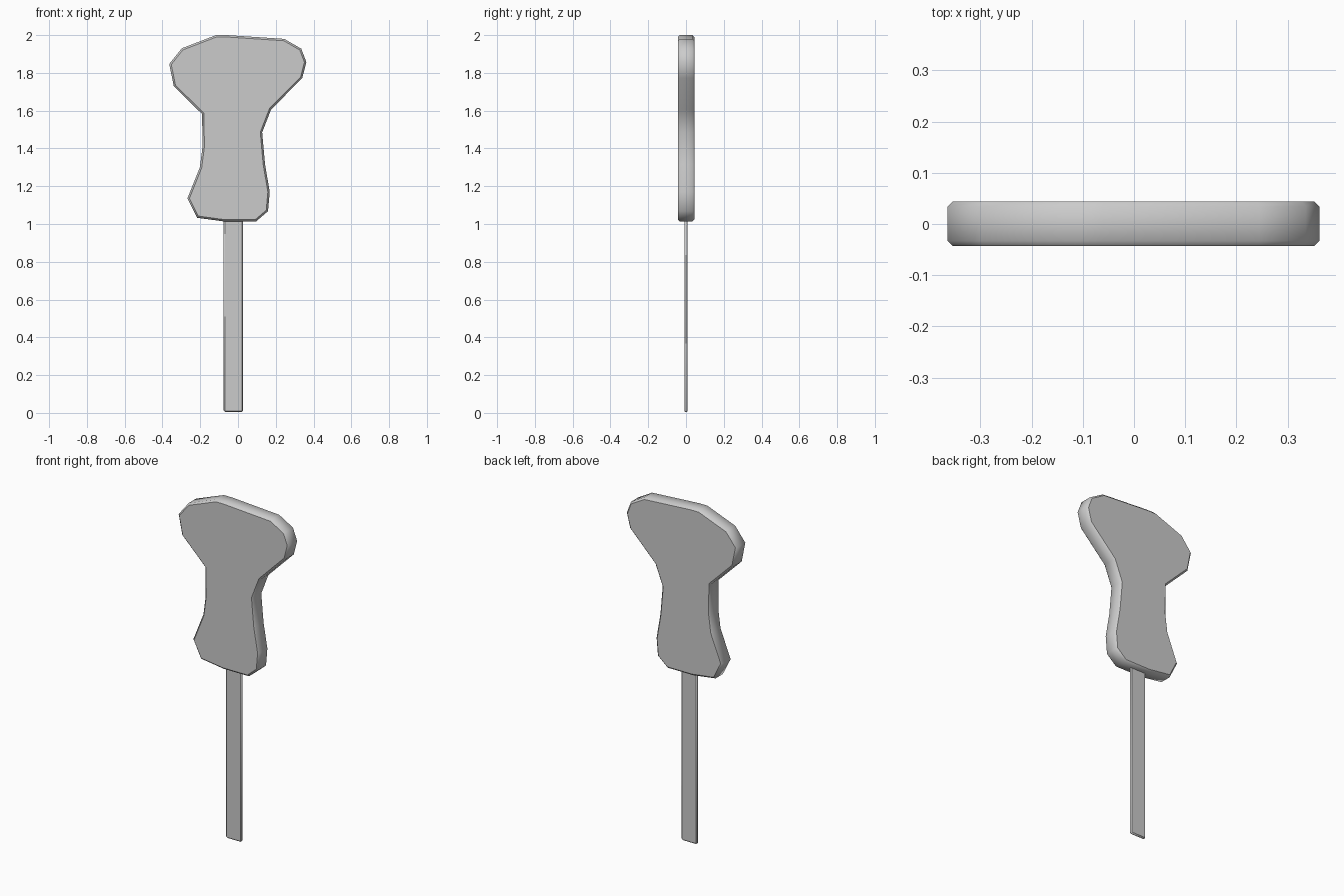
import bpy, bmesh

if "Cube" in bpy.data.objects:
    bpy.data.objects.remove(bpy.data.objects["Cube"])


def slab(name, outline, y0, y1, bevel):
    """Extrude an x/z outline from y0 to y1 and chamfer the rims of both flat sides."""
    bm = bmesh.new()
    face = bm.faces.new([bm.verts.new((x, y0, z)) for x, z in outline])
    ext = bmesh.ops.extrude_face_region(bm, geom=[face], use_keep_orig=True)
    bmesh.ops.translate(bm, vec=(0, y1 - y0, 0),
                        verts=[v for v in ext["geom"] if isinstance(v, bmesh.types.BMVert)])
    bmesh.ops.recalc_face_normals(bm, faces=bm.faces)
    rims = [e for e in bm.edges if abs(e.verts[0].co.y - e.verts[1].co.y) < 1e-5]
    bmesh.ops.bevel(bm, geom=rims, offset=bevel, offset_type='OFFSET',
                    segments=1, affect='EDGES', clamp_overlap=False)
    bm.normal_update()
    for f in bm.faces:
        f.smooth = abs(f.normal.y) < 0.95
    mesh = bpy.data.meshes.new(name)
    bm.to_mesh(mesh)
    bm.free()
    obj = bpy.data.objects.new(name, mesh)
    bpy.context.collection.objects.link(obj)
    return obj


# Grip: wide head, narrow waist, flared foot
grip = [(-0.116, 2.0), (-0.06, 2.0), (0.245, 1.98), (0.335, 1.928), (0.362, 1.857),
        (0.34, 1.772), (0.175, 1.606), (0.128, 1.485), (0.143, 1.317),
        (0.168, 1.17), (0.159, 1.068), (0.095, 1.013), (-0.07, 1.013),
        (-0.217, 1.033), (-0.268, 1.135), (-0.202, 1.30), (-0.188, 1.407),
        (-0.19, 1.582), (-0.34, 1.73), (-0.364, 1.847), (-0.298, 1.93)]
slab("grip", grip, -0.043, 0.044, 0.010)

# Shaft: thin flat bar with chamfered edges, running up into the grip
x0, x1, z0, z1, c = -0.076, 0.027, 0.004, 1.06, 0.008
shaft = [(x0, z1), (x1, z1), (x1, z0 + c), (x1 - c, z0), (x0 + c, z0), (x0, z0 + c)]
slab("shaft", shaft, -0.008, 0.008, 0.006)
